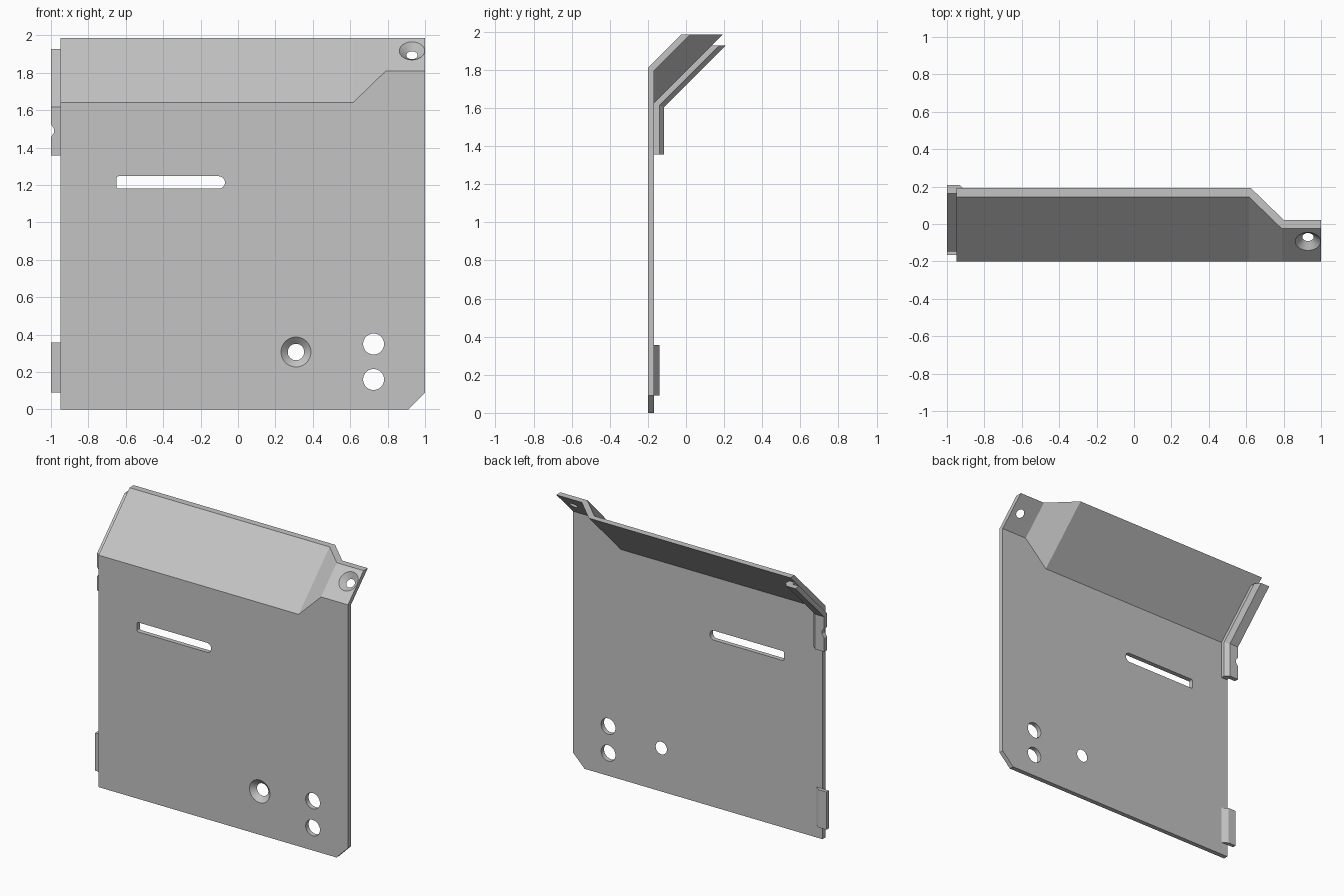
import bpy, bmesh
from mathutils import Vector

cube = bpy.data.objects.get("Cube")
if cube:
    bpy.data.objects.remove(cube, do_unlink=True)

steel = bpy.data.materials.new("plain grey metal")
GREY = (0.55, 0.55, 0.55, 1)
steel.diffuse_color = GREY
steel.use_nodes = True
steel.node_tree.nodes["Principled BSDF"].inputs["Base Color"].default_value = GREY

FRONT, THICK, TOP = -0.2, 0.033, 1.985
LEFT = -0.95
BEND, TAB_BEND = 1.64, 1.81      # heights where the sheet folds back


def make(name, bm):
    bmesh.ops.recalc_face_normals(bm, faces=bm.faces)
    mesh = bpy.data.meshes.new(name)
    bm.to_mesh(mesh)
    bm.free()
    mesh.materials.append(steel)
    ob = bpy.data.objects.new(name, mesh)
    bpy.context.collection.objects.link(ob)
    return ob


def folded(d, z, bend):
    """Point at depth d behind the front skin, following a 45 degree fold."""
    knee = bend - d * 0.414
    return FRONT + d + max(0, z - knee), z


def skin(d):
    """Outline points of the sheet at depth d; the corner facet shifts with d."""
    s = d * 0.318
    low, high = BEND - d * 0.414, TAB_BEND - d * 0.414
    pts = [(LEFT, 0, BEND), (0.91, 0, BEND), (1, 0.09, BEND),
           (1, high, TAB_BEND), (0.79 + s, high, TAB_BEND),
           (0.615 + s, low, BEND), (LEFT, low, BEND),
           (LEFT, TOP, BEND), (0.615 + s, TOP, BEND),
           (0.79 + s, TOP, TAB_BEND), (1, TOP, TAB_BEND)]
    return [(x, *folded(d, z, b)) for x, z, b in pts]


# Folded sheet: flat plate, sloped top, corner facet and corner tab
bm = bmesh.new()
front = [bm.verts.new(p) for p in skin(0)]
back = [bm.verts.new(p) for p in skin(THICK)]
for side in (front, back):
    for ids in ((0, 1, 2, 3, 4, 5, 6), (6, 5, 8, 7), (5, 4, 9, 8), (4, 3, 10, 9)):
        bm.faces.new([side[i] for i in ids])
rim = (0, 1, 2, 3, 10, 9, 8, 7, 6)
for i, j in zip(rim, rim[1:] + rim[:1]):
    bm.faces.new((front[i], front[j], back[j], back[i]))
sheet = make("folded_sheet", bm)


def cone_cutter(x, y, z, axis, r_front, r_back):
    """Tapered hole cutter whose front radius lies on the front skin."""
    axis = Vector(axis).normalized()
    ext = 0.01
    grow = (r_front - r_back) / THICK * ext
    bm = bmesh.new()
    bmesh.ops.create_cone(bm, cap_ends=True, segments=40, radius1=r_front + grow,
                          radius2=r_back - grow, depth=THICK + 2 * ext)
    ob = make("hole_cutter", bm)
    ob.rotation_mode = 'QUATERNION'
    ob.rotation_quaternion = axis.to_track_quat('Z', 'Y')
    ob.location = Vector((x, y, z)) + axis * THICK / 2
    return ob


def slot_cutter(x0, x1, z0, z1):
    """Slot with small corner rounds on one end and full rounds on the other."""
    bm = bmesh.new()
    bmesh.ops.create_cube(bm, size=1)
    for v in bm.verts:
        v.co = (x1 if v.co.x > 0 else x0, FRONT + THICK / 2 + v.co.y * 0.1,
                z1 if v.co.z > 0 else z0)
    for end, radius in ((x0, 0.012), (x1, 0.033)):
        edges = [e for e in bm.edges if all(abs(v.co.x - end) < 1e-4 for v in e.verts)
                 and abs(e.verts[0].co.z - e.verts[1].co.z) < 1e-4]
        bmesh.ops.bevel(bm, geom=edges, offset=radius, segments=8,
                        affect='EDGES', profile=0.5)
    return make("slot_cutter", bm)


# Slot, plain holes and countersunk holes
BACKWARD = (0, 1, 0)
cutters = [slot_cutter(-0.65, -0.07, 1.18, 1.247),
           cone_cutter(0.725, FRONT, 0.35, BACKWARD, 0.056, 0.056),
           cone_cutter(0.725, FRONT, 0.16, BACKWARD, 0.056, 0.056),
           cone_cutter(0.31, FRONT, 0.307, BACKWARD, 0.08, 0.044),
           cone_cutter(0.93, *folded(0, 1.917, TAB_BEND), (0, 1, -1), 0.068, 0.03)]
bpy.context.view_layer.objects.active = sheet
for c in cutters:
    mod = sheet.modifiers.new("cut", 'BOOLEAN')
    mod.operation, mod.solver, mod.object = 'DIFFERENCE', 'EXACT', c
    bpy.ops.object.modifier_apply(modifier=mod.name)
    bpy.data.objects.remove(c, do_unlink=True)


def flange(name, section, stations):
    """Sweep an (x, depth) section upwards; each station is (z, outer x).
    A height of None marks the fold line."""
    bm = bmesh.new()
    rings = []
    for z, outer in stations:
        ring = []
        for x, d in section:
            h = BEND - d * 0.414 if z is None else z
            ring.append(bm.verts.new((max(x, outer), *folded(d, h, BEND))))
        rings.append(ring)
    n = len(section)
    for a, b in zip(rings, rings[1:]):
        for i in range(n):
            j = (i + 1) % n
            bm.faces.new((a[i], a[j], b[j], b[i]))
    bm.faces.new(rings[0])
    bm.faces.new(rings[-1])
    make(name, bm)


# Joggled edge flanges
flange("lower_edge_flange",
       [(-0.90, THICK), (-0.94, 0.06), (-1, 0.06), (-1, THICK)],
       [(0.09, -1), (0.357, -1)])
flange("upper_edge_flange",
       [(-0.90, THICK), (-0.90, 0.06), (-0.93, 0.085), (-1, 0.085),
        (-1, 0.053), (-0.947, 0.053), (-0.947, THICK)],
       [(1.357, -1), (1.455, -1), (1.48, -0.983), (1.5, -0.983),
        (1.525, -1), (None, -1), (1.928, -1)])

# Smooth hole walls, crisp folds
bpy.context.view_layer.update()
sheet.select_set(True)
bpy.context.view_layer.objects.active = sheet
bpy.ops.object.shade_smooth_by_angle(angle=0.5)
